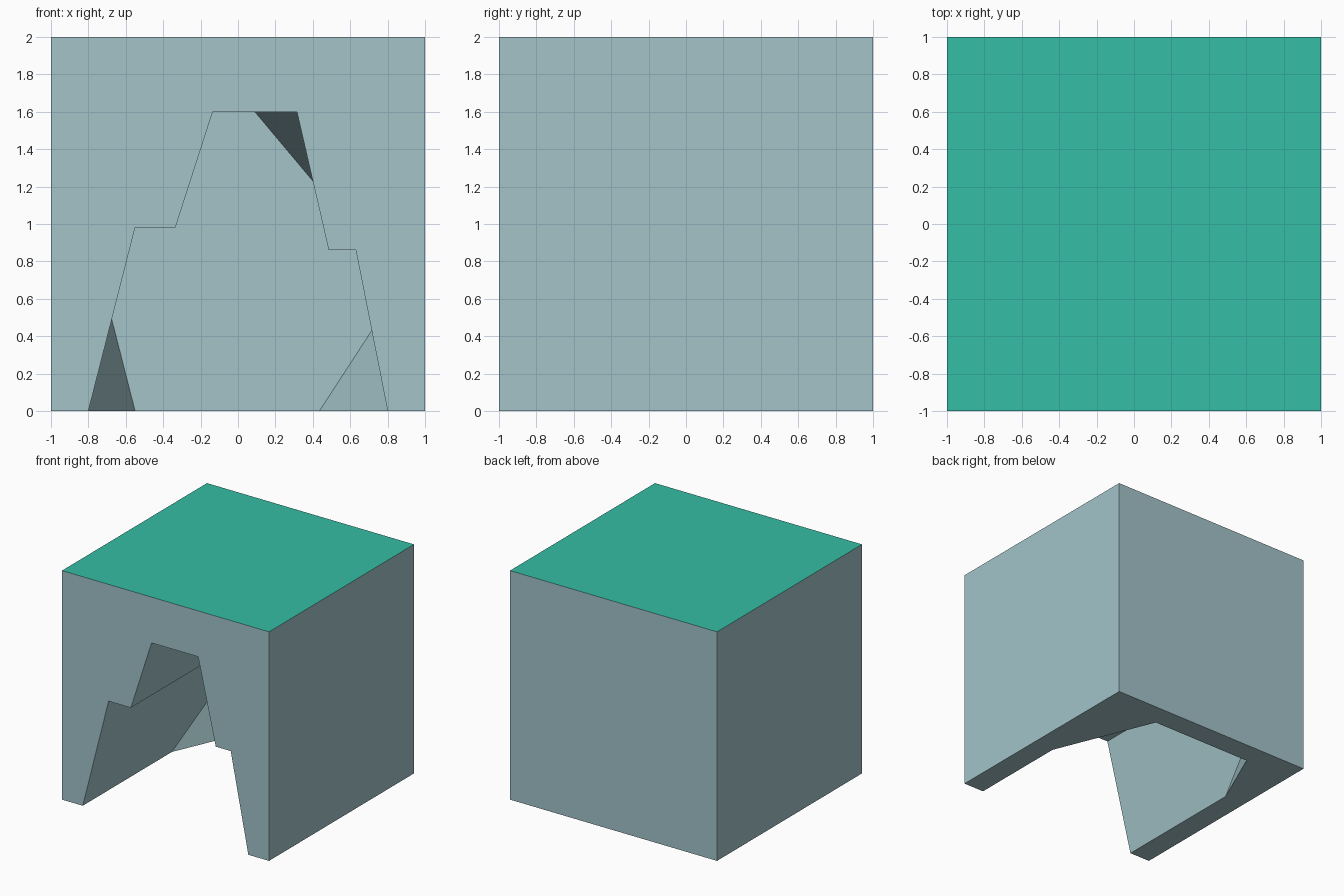
import bpy
import bmesh
from mathutils import Vector

if "Cube" in bpy.data.objects:
    bpy.data.objects.remove(bpy.data.objects["Cube"], do_unlink=True)


def material(name, color):
    mat = bpy.data.materials.new(name)
    mat.use_nodes = True
    mat.diffuse_color = color
    mat.node_tree.nodes["Principled BSDF"].inputs["Base Color"].default_value = color
    return mat


def add_object(name, bm):
    bmesh.ops.recalc_face_normals(bm, faces=bm.faces)
    mesh = bpy.data.meshes.new(name)
    bm.to_mesh(mesh)
    bm.free()
    obj = bpy.data.objects.new(name, mesh)
    bpy.context.collection.objects.link(obj)
    return obj


stone = material("blue_grey_stone", (0.366, 0.552, 0.584, 1))
grass = material("green_grass", (0.036, 0.509, 0.376, 1))

# Solid block with a grassy top
bm = bmesh.new()
bmesh.ops.create_cube(bm, size=2)
bmesh.ops.translate(bm, verts=bm.verts, vec=(0, 0, 1))
block = add_object("cave_block", bm)
block.data.materials.append(stone)
block.data.materials.append(grass)
for face in block.data.polygons:
    face.material_index = int(face.normal.z > 0.5)

# Cave hollow: stepped arch pushed back to the rear wall, overshooting front and floor
FRONT, BACK = -1.2, 0.8
arch = [(-0.8, -0.2), (-0.8, 0), (-0.55, 0.98), (-0.335, 0.98), (-0.135, 1.6),
        (0.315, 1.6), (0.485, 0.86), (0.63, 0.86), (0.8, 0), (0.8, -0.2)]
bm = bmesh.new()
outline = bm.faces.new([bm.verts.new((x, FRONT, z)) for x, z in arch])
sweep = bmesh.ops.extrude_face_region(bm, geom=[outline])
bmesh.ops.translate(bm, vec=(0, BACK - FRONT, 0),
                    verts=[v for v in sweep["geom"] if isinstance(v, bmesh.types.BMVert)])
bmesh.ops.recalc_face_normals(bm, faces=bm.faces)

# Slanted rock faces that fill three rear corners of the hollow
slants = [
    ((-0.8, 0.23, 0), (-0.675, BACK, 0.49), (-0.55, BACK, 0)),
    ((0.8, -0.1, 0), (0.715, BACK, 0.43), (0.435, BACK, 0)),
    ((0.315, -0.1, 1.6), (0.4, BACK, 1.23), (0.09, BACK, 1.6)),
]
inside = Vector((0, FRONT, 0.7))
for corners in slants:
    a, b, c = map(Vector, corners)
    normal = (b - a).cross(c - a).normalized()
    if normal.dot(inside - a) > 0:
        normal = -normal
    cut = bmesh.ops.bisect_plane(bm, geom=bm.verts[:] + bm.edges[:] + bm.faces[:],
                                 plane_co=a, plane_no=normal, clear_outer=True)
    rim = [e for e in cut["geom_cut"] if isinstance(e, bmesh.types.BMEdge)]
    bmesh.ops.holes_fill(bm, edges=rim, sides=0)
hollow = add_object("cave_hollow_cutter", bm)
hollow.data.materials.append(stone)
hollow.hide_render = True

# Carve the hollow and discard the cutter
carve = block.modifiers.new("carve_hollow", "BOOLEAN")
carve.operation = "DIFFERENCE"
carve.solver = "EXACT"
carve.object = hollow
bpy.context.view_layer.objects.active = block
block.select_set(True)
bpy.ops.object.modifier_apply(modifier=carve.name)
bpy.data.objects.remove(hollow, do_unlink=True)
